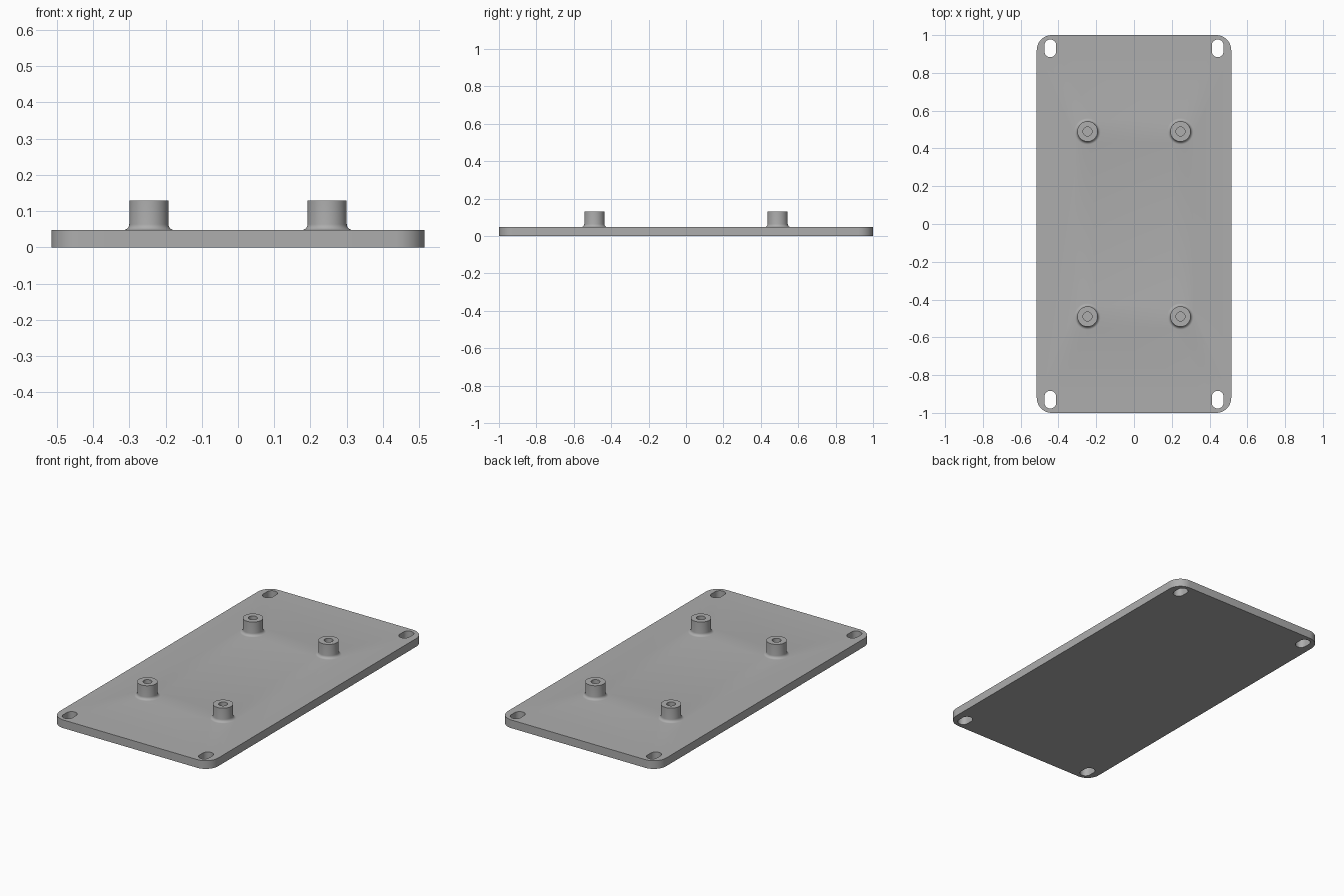
import bpy, bmesh, math

if "Cube" in bpy.data.objects:
    bpy.data.objects.remove(bpy.data.objects["Cube"])

HX, HY, T = 0.515, 1.0, 0.048          # plate half sizes and thickness
POST_X, POST_Y, POST_TOP = 0.246, 0.49, 0.13
POST_R, BORE_R, FILLET = 0.054, 0.024, 0.016
SEG = 48

grey = bpy.data.materials.new("grey plastic")
grey.diffuse_color = (0.42, 0.42, 0.42, 1)
grey.use_nodes = True
grey.node_tree.nodes["Principled BSDF"].inputs["Base Color"].default_value = grey.diffuse_color


def rounded(cx, cy, hx, hy, r, n):
    """Rounded rectangle, counter-clockwise."""
    pts = []
    for q, (sx, sy) in enumerate([(1, 1), (-1, 1), (-1, -1), (1, -1)]):
        for i in range(n + 1):
            a = math.pi / 2 * (q + i / n)
            p = (cx + sx * (hx - r) + r * math.cos(a), cy + sy * (hy - r) + r * math.sin(a))
            if not pts or math.dist(p, pts[-1]) > 1e-5:
                pts.append(p)
    if math.dist(pts[0], pts[-1]) < 1e-5:
        pts.pop()
    return pts


def ring(bm, pts, z):
    return [bm.verts.new((x, y, z)) for x, y in pts]


def circle(bm, cx, cy, r, z):
    return ring(bm, [(cx + r * math.cos(math.tau * i / SEG), cy + r * math.sin(math.tau * i / SEG))
                     for i in range(SEG)], z)


def bridge(bm, a, b):
    for i in range(len(a)):
        j = (i + 1) % len(a)
        bm.faces.new((a[i], a[j], b[j], b[i]))


def fill(bm, loops, up):
    edges = []
    for l in loops:
        for i in range(len(l)):
            pair = (l[i], l[(i + 1) % len(l)])
            edges.append(bm.edges.get(pair) or bm.edges.new(pair))
    bmesh.ops.triangle_fill(bm, edges=edges, use_beauty=True, normal=(0, 0, up))


bm = bmesh.new()
corners = [(sx, sy) for sx in (-1, 1) for sy in (-1, 1)]

# Plate outline and the four corner slots
outlines = [rounded(0, 0, HX, HY, 0.08, 12)]
outlines += [rounded(sx * 0.443, sy * 0.93, 0.031, 0.047, 0.031, 10) for sx, sy in corners]
low = [ring(bm, o, 0) for o in outlines]
high = [ring(bm, o, T) for o in outlines]

# Hollow posts: fillet, wall, rim, bore and bore floor
profile = [(POST_R + FILLET * (1 - math.sin(a)), T + FILLET * (1 - math.cos(a)))
           for a in [math.pi / 2 * i / 6 for i in range(7)]]
profile += [(POST_R, POST_TOP), (BORE_R, POST_TOP), (BORE_R, T)]
feet = []
for sx, sy in corners:
    rings = [circle(bm, sx * POST_X, sy * POST_Y, r, z) for r, z in profile]
    for a, b in zip(rings, rings[1:]):
        bridge(bm, a, b)
    bm.faces.new(rings[-1])
    feet.append(rings[0])

# Plate walls, top and bottom
for a, b in zip(low, high):
    bridge(bm, a, b)
fill(bm, high + feet, 1)
fill(bm, low, -1)
bmesh.ops.recalc_face_normals(bm, faces=bm.faces)

mesh = bpy.data.meshes.new("mounting_plate")
bm.to_mesh(mesh)
bm.free()
mesh.materials.append(grey)
plate = bpy.data.objects.new("mounting_plate", mesh)
bpy.context.collection.objects.link(plate)
bpy.context.view_layer.objects.active = plate
plate.select_set(True)
bpy.ops.object.shade_smooth_by_angle(angle=math.radians(30))
